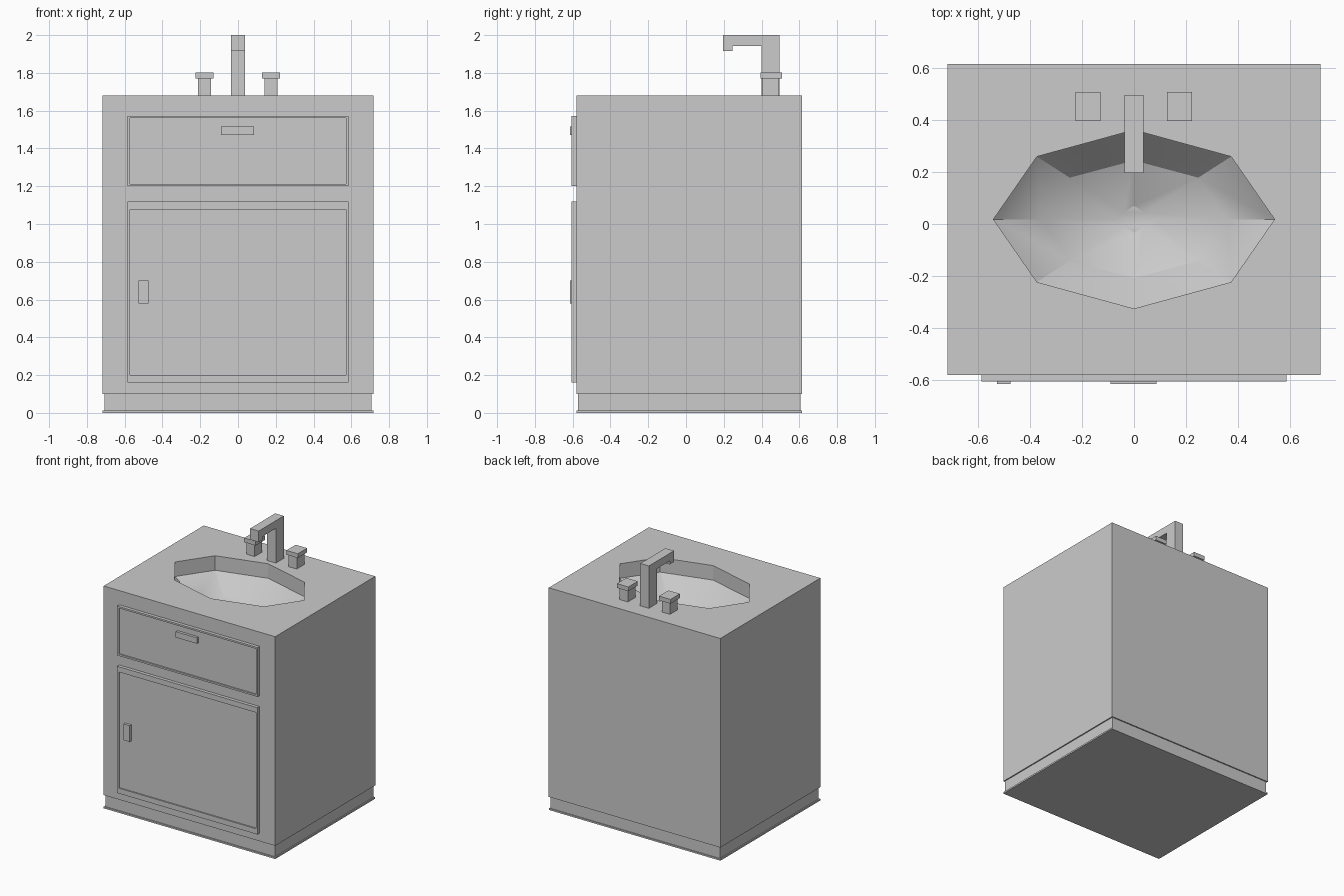
import bpy, bmesh

if "Cube" in bpy.data.objects:
    bpy.data.objects.remove(bpy.data.objects["Cube"])


def mesh_object(name, bm):
    bmesh.ops.recalc_face_normals(bm, faces=bm.faces)
    me = bpy.data.meshes.new(name)
    bm.to_mesh(me)
    bm.free()
    ob = bpy.data.objects.new(name, me)
    bpy.context.collection.objects.link(ob)
    return ob


def loft(name, rings):
    """Skin between equal-length rings of points and cap both ends."""
    bm = bmesh.new()
    loops = [[bm.verts.new(p) for p in r] for r in rings]
    n = len(loops[0])
    for a, b in zip(loops, loops[1:]):
        for i in range(n):
            j = (i + 1) % n
            bm.faces.new((a[i], a[j], b[j], b[i]))
    bm.faces.new(loops[0])
    bm.faces.new(loops[-1])
    return mesh_object(name, bm)


def box(name, x0, x1, y0, y1, z0, z1):
    return loft(name, [[(x0, y0, z), (x1, y0, z), (x1, y1, z), (x0, y1, z)]
                       for z in (z0, z1)])


def front_rect(hx, z0, z1, y):
    return [(-hx, y, z0), (hx, y, z0), (hx, y, z1), (-hx, y, z1)]


def octagon(rx, ry, dx, dy, z, cy=0.018):
    pts = [(rx, 0), (dx, dy), (0, ry), (-dx, dy),
           (-rx, 0), (-dx, -dy), (0, -ry), (dx, -dy)]
    return [(x, y + cy, z) for x, y in pts]


# Cabinet with the basin cut into its top
cabinet = box("cabinet", -0.717, 0.717, -0.58, 0.615, 0.1, 1.68)
cutter = loft("basin_cutter", [
    octagon(0.54, 0.343, 0.373, 0.241, 1.75),
    octagon(0.54, 0.343, 0.373, 0.241, 1.57),
    octagon(0.357, 0.226, 0.247, 0.16, 1.44),
    octagon(0.08, 0.052, 0.04, 0.026, 1.36)])
mod = cabinet.modifiers.new("basin", 'BOOLEAN')
mod.operation = 'DIFFERENCE'
mod.solver = 'EXACT'
mod.object = cutter
bpy.context.view_layer.objects.active = cabinet
bpy.ops.object.select_all(action='DESELECT')
cabinet.select_set(True)
bpy.ops.object.modifier_apply(modifier="basin")
bpy.data.objects.remove(cutter)
bpy.ops.object.shade_smooth_by_angle(angle=0.42)

# Plinth with a thin foot strip
box("plinth", -0.708, 0.708, -0.571, 0.606, 0.01, 0.1)
box("plinth_foot", -0.717, 0.717, -0.58, 0.613, 0, 0.012)

# Drawer front and door, each a slab with a shallow recessed panel
for name, z0, z1, m in (("drawer_front", 1.2, 1.573, 0.013),
                        ("door", 0.16, 1.118, 0.04)):
    loft(name, [front_rect(0.586, z0, z1, -0.578),
                front_rect(0.586, z0, z1, -0.605),
                front_rect(0.573, z0 + m, z1 - m, -0.605),
                front_rect(0.573, z0 + m, z1 - m, -0.595)])

# Handles
box("drawer_handle", -0.09, 0.086, -0.615, -0.595, 1.472, 1.516)
box("door_handle", -0.526, -0.475, -0.615, -0.595, 0.58, 0.702)

# Faucet: side profile extruded across its width
profile = [(0.4, 1.68), (0.495, 1.68), (0.495, 2.0), (0.195, 2.0),
           (0.195, 1.916), (0.245, 1.916), (0.245, 1.942), (0.4, 1.942)]
loft("faucet", [[(x, y, z) for y, z in profile] for x in (-0.036, 0.036)])

# Two tap knobs
for side, c in (("left", -0.177), ("right", 0.175)):
    box(side + "_tap_stem", c - 0.034, c + 0.034, 0.403, 0.493, 1.68, 1.77)
    box(side + "_tap_cap", c - 0.048, c + 0.048, 0.395, 0.507, 1.77, 1.802)
